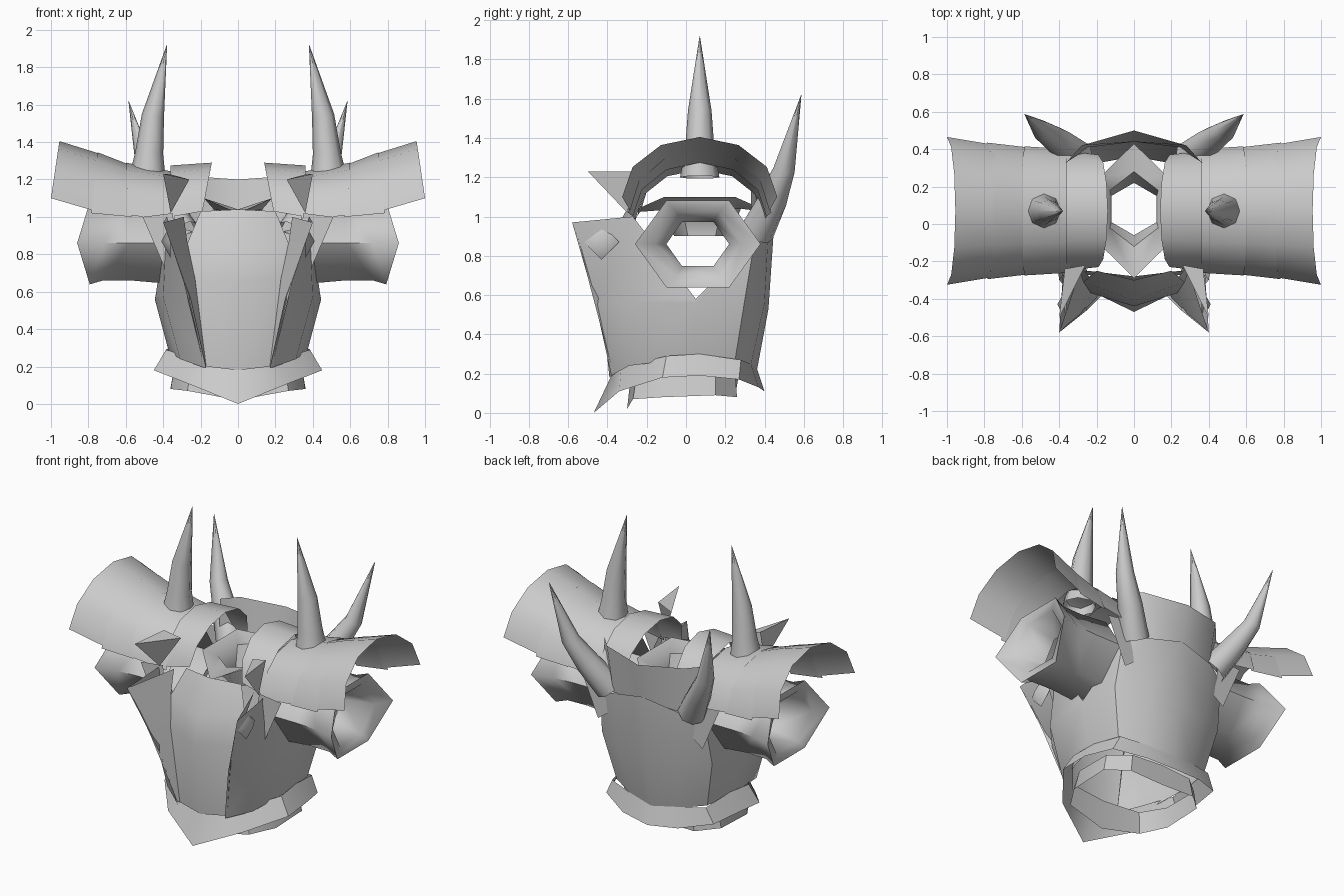
import bpy, bmesh
from math import sin, cos, pi, radians
from mathutils import Vector

cube = bpy.data.objects.get("Cube")
if cube:
    bpy.data.objects.remove(cube, do_unlink=True)

steel = bpy.data.materials.new("plain grey steel")
steel.use_nodes = True
GREY = (0.6, 0.6, 0.6, 1)
steel.diffuse_color = GREY
steel.node_tree.nodes["Principled BSDF"].inputs["Base Color"].default_value = GREY


def loft(name, rows, closed=False, angle=40):
    """Skin rows of points into a sheet or tube, mirrored left to right."""
    bm = bmesh.new()
    grid = [[bm.verts.new(p) for p in row] for row in rows]
    n = len(grid[0])
    for a, b in zip(grid, grid[1:]):
        for i in range(n if closed else n - 1):
            j = (i + 1) % n
            bm.faces.new((a[i], a[j], b[j], b[i]))
    bmesh.ops.remove_doubles(bm, verts=bm.verts, dist=0.0005)
    bmesh.ops.recalc_face_normals(bm, faces=bm.faces)
    mesh = bpy.data.meshes.new(name)
    bm.to_mesh(mesh)
    bm.free()
    mesh.materials.append(steel)
    obj = bpy.data.objects.new(name, mesh)
    bpy.context.collection.objects.link(obj)
    bpy.ops.object.select_all(action='DESELECT')
    obj.select_set(True)
    bpy.context.view_layer.objects.active = obj
    bpy.ops.object.shade_smooth_by_angle(angle=radians(angle))
    mirror = obj.modifiers.new("Mirror", 'MIRROR')
    mirror.merge_threshold = 0.002
    return obj


def horn(name, path, radii, sides=8):
    """Tapered horn whose rings follow a bent path."""
    pts = [Vector(p) for p in path]
    rows = []
    for i, (p, r) in enumerate(zip(pts, radii)):
        d = pts[min(i + 1, len(pts) - 1)] - pts[max(i - 1, 0)]
        u = d.cross(Vector((0, 1, 0))).normalized()
        v = d.cross(u).normalized()
        rows.append([p + r * (u * cos(2 * pi * k / sides) + v * sin(2 * pi * k / sides))
                     for k in range(sides)])
    return loft(name, rows, True, 70)


# Torso shell: each row runs from the flared front edge round to the spine
loft("torso_shell", [
    [(.17, -.38, .19), (.31, -.29, .24), (.37, .03, .28), (.33, .25, .27), (.17, .33, .24), (0, .36, .21)],
    [(.25, -.46, .55), (.4, -.3, .57), (.445, .05, .56), (.4, .3, .58), (.22, .4, .56), (0, .42, .53)],
    [(.4, -.58, .97), (.38, -.27, 1), (.44, .05, .58), (.38, .35, .88), (.24, .42, .92), (0, .45, .97)],
])

# Chest plate standing proud between the flared edges
loft("chest_plate", [
    [(0, -.39, .18), (.17, -.36, .2)],
    [(0, -.44, .65), (.23, -.37, .67)],
    [(0, -.41, .83), (.27, -.31, .86)],
    [(0, -.3, 1.04), (.2, -.25, 1.03)],
], angle=20)

# Recessed faces joining chest plate and flared edges
loft("chest_recess", [
    [(.17, -.36, .2), (.18, -.37, .2)],
    [(.23, -.36, .67), (.29, -.49, .65)],
    [(.27, -.31, .86), (.36, -.54, .86)],
    [(.29, -.25, 1), (.4, -.58, .97)],
], angle=20)

# Back collar leaning outward above the spine
loft("back_collar", [
    [(0, .44, .95), (.24, .41, .92), (.37, .33, .95)],
    [(0, .5, 1.2), (.28, .42, 1.22), (.36, .33, 1.22)],
])


def oval(rx, ry, cy, z, slope=0, n=6):
    """Half oval from front centre to back centre."""
    return [(rx * sin(pi * k / n), cy - ry * cos(pi * k / n), z + slope * abs(cos(pi * k / n)))
            for k in range(n + 1)]


# Neck funnel
loft("neck_funnel", [oval(.21, .36, .07, 1.18, -.16, 3),
                     oval(.15, .2, .08, 1.04, 0, 3),
                     oval(.14, .14, .08, .9, 0, 3)])

# Belt dipping to a point at the front, and the skirt under it
loft("belt", [
    [(0, -.38, .19), (.2, -.33, .23), (.385, -.1, .29), (.37, .07, .3), (.34, .28, .27), (.18, .33, .25), (0, .36, .23)],
    [(0, -.47, 0), (.27, -.34, .11), (.45, -.12, .18), (.44, .07, .19), (.39, .27, .17), (.2, .37, .13), (0, .4, .11)],
])
loft("skirt", [
    [(0, -.28, .2), (.25, -.25, .2), (.34, -.1, .2), (.34, .15, .2), (.22, .25, .2), (0, .27, .2)],
    [(0, -.3, .02), (.27, -.27, .07), (.36, -.12, .08), (.36, .15, .09), (.24, .26, .08), (0, .25, .08)],
])


def arm_ring(x, ry, rz, bulge=0):
    """Six-sided sleeve ring with a flat bottom."""
    return [(x - bulge * sin(k * pi / 3) ** 2, .06 + ry * cos(k * pi / 3), .86 + rz * sin(k * pi / 3))
            for k in range(6)]


# Sleeves: flared outer skin turning back into a narrow opening
loft("sleeve", [arm_ring(.38, .27, .25), arm_ring(.58, .27, .23), arm_ring(.72, .28, .23),
                arm_ring(.86, .32, .255, .09), arm_ring(.8, .22, .19, .03),
                arm_ring(.6, .16, .13)], True, 65)


def arch(x_top, x_low, top, low, ry, cy=.07, n=6):
    """Arched edge of a shoulder plate, front to back."""
    row = []
    for k in range(n + 1):
        a = pi * k / n
        s = sin(a)
        row.append((x_low + (x_top - x_low) * s, cy - ry * cos(a), low + (top - low) * s))
    return row


# Shoulder plates overlapping outward
for name, inner, outer in (
    ("collar_plate", (.14, .19, 1.29, 1.03, .3), (.36, .36, 1.275, 1.0, .32)),
    ("inner_shoulder_plate", (.34, .34, 1.24, .98, .33), (.6, .585, 1.29, 1.01, .345)),
    ("middle_shoulder_plate", (.57, .57, 1.275, 1.0, .34), (.75, .785, 1.345, 1.02, .365)),
    ("outer_shoulder_plate", (.73, .76, 1.335, 1.03, .355), (.955, 1.0, 1.405, 1.1, .395)),
):
    loft(name, [arch(*inner), arch(*outer)])

# Hanging flaps below the shoulder plates, front and back
for name, y in (("front_flap", -.28), ("back_flap", .37)):
    loft(name, [[(.35, y, 1.02), (.51, y, 1.0)], [(.31, y, .75), (.38, y, .7)]])

# Tall shoulder horns and swept back horns
horn("shoulder_horn", [(.485, .07, 1.2), (.475, .07, 1.34), (.455, .07, 1.54), (.38, .07, 1.92)],
     (.1, .075, .06, .001))
horn("back_horn", [(.3, .36, .92), (.4, .44, 1.08), (.49, .5, 1.24), (.585, .587, 1.62)],
     (.09, .075, .055, .001))

# Forward shoulder spikes
tip = (.4, -.5, 1.23)
loft("forward_spike", [[(.26, -.22, 1.2), (.37, -.24, 1.23), (.36, -.3, 1.02)], [tip] * 3], True, 20)

# Diamond studs on the flared chest edges
stud = [(.36, -.43 + .09 * cos(k * pi / 2), .87 + .09 * sin(k * pi / 2)) for k in range(4)]
loft("diamond_stud", [stud, [(.41, -.43, .87)] * 4], True, 60)
